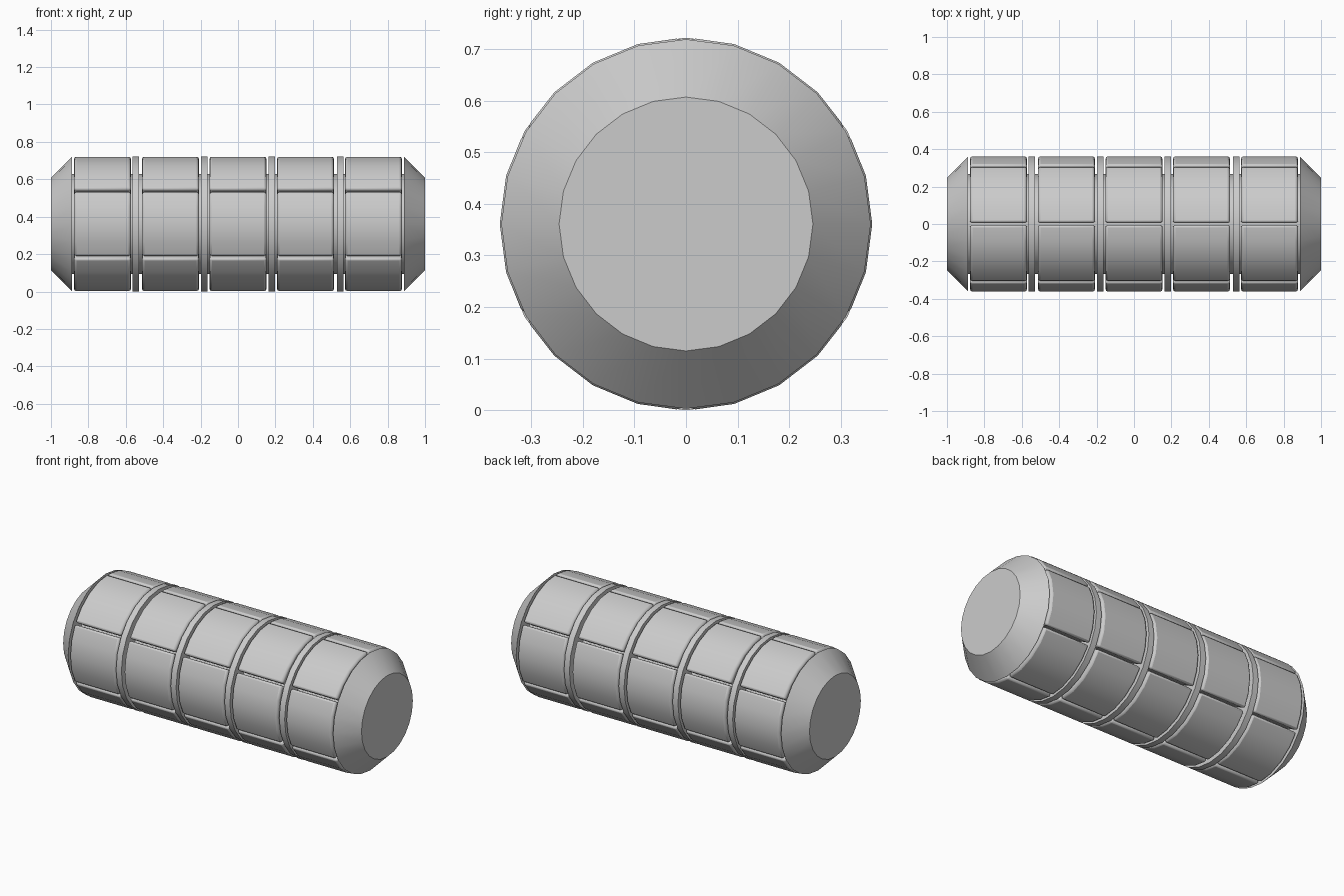
import bpy, bmesh
from math import sin, cos, radians, pi

if "Cube" in bpy.data.objects:
    bpy.data.objects.remove(bpy.data.objects["Cube"])

R, SIDES = 0.361, 24        # outer radius, polygon sides
AXIS_Z = R


def finish(name, bm):
    bmesh.ops.recalc_face_normals(bm, faces=bm.faces)
    me = bpy.data.meshes.new(name)
    bm.to_mesh(me)
    bm.free()
    ob = bpy.data.objects.new(name, me)
    bpy.context.collection.objects.link(ob)
    ob.location.z = AXIS_Z
    bpy.ops.object.select_all(action='DESELECT')
    ob.select_set(True)
    bpy.context.view_layer.objects.active = ob
    bpy.ops.object.shade_smooth_by_angle(angle=radians(30))
    return ob


def loft_x(bm, rings):
    """Closed solid through a list of point loops, each (x, [(y, z), ...])."""
    loops = [[bm.verts.new((x, y, z)) for y, z in pts] for x, pts in rings]
    n = len(loops[0])
    for a, b in zip(loops, loops[1:]):
        for i in range(n):
            j = (i + 1) % n
            bm.faces.new((a[i], a[j], b[j], b[i]))
    bm.faces.new(loops[0])
    bm.faces.new(loops[-1][::-1])


def circle(r):
    return [(r * cos(2 * pi * i / SIDES), r * sin(2 * pi * i / SIDES))
            for i in range(SIDES)]


def turned(name, stations):
    bm = bmesh.new()
    loft_x(bm, [(x, circle(r)) for x, r in stations])
    return finish(name, bm)


# inner core
turned("core", [(-0.9, 0.267), (0.9, 0.267)])

# tapered end caps
for side, s in (("left", -1), ("right", 1)):
    turned(side + "_end_cap", [(s * 0.888, 0.358), (s * 1.0, 0.246)])

# thin divider rings
for i, x in enumerate((-0.547, -0.1805, 0.1805, 0.547)):
    turned(f"divider_ring_{i + 1}", [(x - 0.018, R), (x + 0.018, R)])

# curved grip pads: five rows of six, with bevelled edges
HALF_W, GAP = 0.152, 1.0
for row, x in enumerate((-0.7245, -0.361, 0, 0.361, 0.7245)):
    bm = bmesh.new()
    for k in range(6):
        angles = [radians(60 * k + a) for a in (-30 + GAP, -15, 0, 15, 30 - GAP)]
        outline = ([(R * cos(a), R * sin(a)) for a in angles] +
                   [(0.25 * cos(a), 0.25 * sin(a)) for a in reversed(angles)])
        loft_x(bm, [(x - HALF_W, outline), (x + HALF_W, outline)])
    pads = finish(f"grip_pads_row_{row + 1}", bm)
    bev = pads.modifiers.new("edge_bevel", 'BEVEL')
    bev.width, bev.segments = 0.012, 2
    bev.limit_method, bev.angle_limit = 'ANGLE', radians(40)
